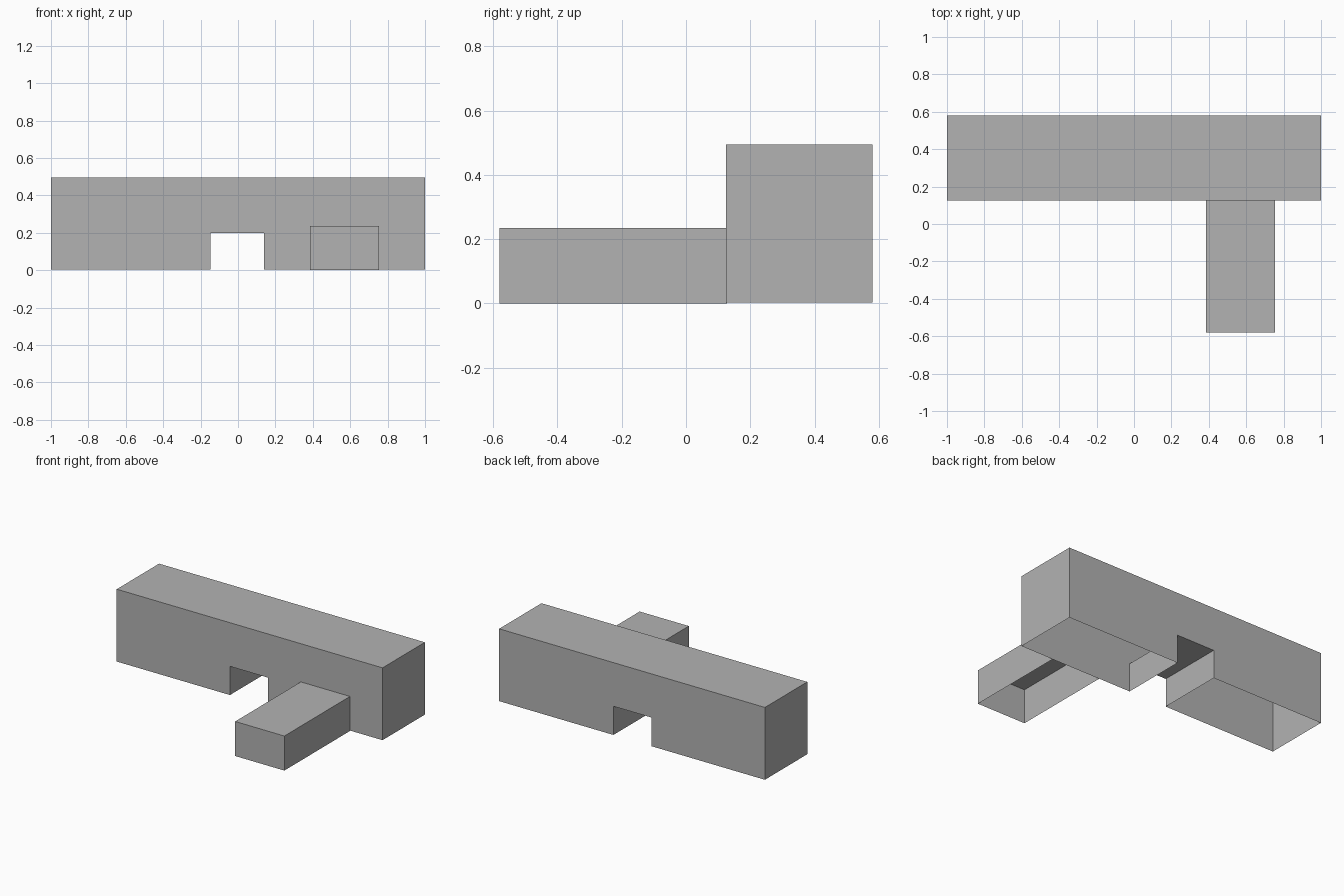
import bpy
import bmesh

cube = bpy.data.objects.get("Cube")
if cube:
    bpy.data.objects.remove(cube)

GREY = (0.45, 0.45, 0.45, 1)
grey = bpy.data.materials.new("plain grey")
grey.use_nodes = True
grey.diffuse_color = GREY
grey.node_tree.nodes["Principled BSDF"].inputs["Base Color"].default_value = GREY


def hollow_block(name, profile, y0, y1, floor):
    """Extrude an x-z profile along y, then open the underside."""
    bm = bmesh.new()
    face = bm.faces.new([bm.verts.new((x, y0, z)) for x, z in profile])
    ext = bmesh.ops.extrude_face_region(bm, geom=[face], use_keep_orig=True)
    moved = [v for v in ext["geom"] if isinstance(v, bmesh.types.BMVert)]
    bmesh.ops.translate(bm, verts=moved, vec=(0, y1 - y0, 0))
    bmesh.ops.recalc_face_normals(bm, faces=bm.faces)
    open_faces = [f for f in bm.faces if all(abs(v.co.z - floor) < 1e-5 for v in f.verts)]
    bmesh.ops.delete(bm, geom=open_faces, context='FACES')
    mesh = bpy.data.meshes.new(name)
    bm.to_mesh(mesh)
    bm.free()
    mesh.materials.append(grey)
    obj = bpy.data.objects.new(name, mesh)
    bpy.context.collection.objects.link(obj)
    return obj


# Long main building with a passage through its middle
base, roof, arch = 0.003, 0.495, 0.198
hollow_block("main_building",
             [(-1, base), (-0.148, base), (-0.148, arch), (0.14, arch),
              (0.14, base), (1, base), (1, roof), (-1, roof)],
             0.125, 0.58, base)

# Low wing reaching forward
hollow_block("front_wing",
             [(0.385, 0), (0.755, 0), (0.755, 0.235), (0.385, 0.235)],
             -0.58, 0.128, 0)
